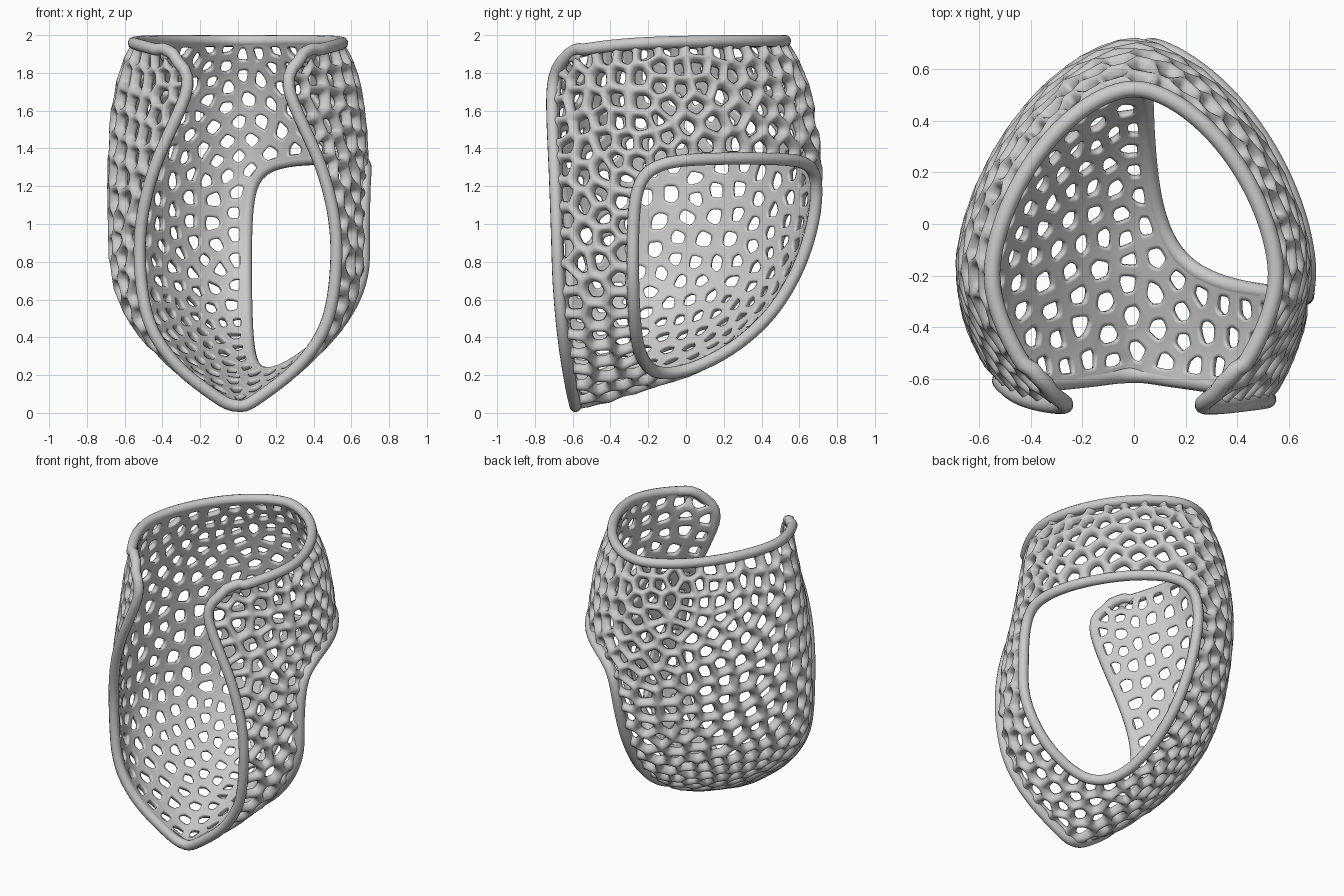
import bpy, bmesh, math, random
from mathutils import Vector, kdtree

if "Cube" in bpy.data.objects:
    bpy.data.objects.remove(bpy.data.objects["Cube"])

random.seed(4)
# Shell sections: z, back y, half width, y of widest point, front edge x, front edge y
ROWS = [
    (0.035, -.53, .03, -.57, .025, -.58), (0.12, -.29, .165, -.56, .15, -.60),
    (0.25, .08, .33, -.50, .31, -.625), (0.45, .37, .525, -.42, .45, -.65),
    (0.70, .555, .64, -.30, .505, -.67), (1.0, .665, .66, -.22, .505, -.68),
    (1.3, .695, .665, -.18, .435, -.69), (1.55, .665, .65, -.18, .33, -.70),
    (1.75, .62, .62, -.20, .255, -.70), (1.87, .565, .58, -.20, .265, -.68),
    (1.965, .52, .545, -.20, .37, -.62)]


def section(z):
    """Smoothly interpolate the section table at height z."""
    i = 0
    while i < len(ROWS) - 2 and z > ROWS[i + 1][0]:
        i += 1
    a, b = ROWS[i], ROWS[i + 1]
    p, n = ROWS[max(i - 1, 0)], ROWS[min(i + 2, len(ROWS) - 1)]
    h = b[0] - a[0]
    t = (z - a[0]) / h
    out = []
    for k in range(1, 6):
        m0 = (b[k] - p[k]) / (b[0] - p[0]) * h
        m1 = (n[k] - a[k]) / (n[0] - a[0]) * h
        out.append((2*t**3 - 3*t*t + 1) * a[k] + (t**3 - 2*t*t + t) * m0
                   + (3*t*t - 2*t**3) * b[k] + (t**3 - t*t) * m1)
    return out


def level(v):
    """Half horseshoe curve at v with running lengths."""
    z = ROWS[0][0] + (ROWS[-1][0] - ROWS[0][0]) * v ** 1.4
    yb, w, yw, xe, ye = section(z)
    pts = []
    for k in range(31):
        a = math.pi / 2 * k / 30
        pts.append((w * math.sin(a) ** 1.2,
                    yw + (yb - yw) * max(math.cos(a), 0) ** 1.2))
    for k in range(1, 16):
        t = k / 15
        pts.append((w - (w - xe) * t ** 1.7, yw + (ye - yw) * t))
    run = [0]
    for p, q in zip(pts, pts[1:]):
        run.append(run[-1] + math.dist(p, q))
    return z, pts, run


def on_level(lv, u, v):
    z, pts, run = lv
    d = abs(u) * run[-1]
    i = 0
    while i < len(run) - 2 and run[i + 1] < d:
        i += 1
    t = (d - run[i]) / max(run[i + 1] - run[i], 1e-9)
    x = pts[i][0] + (pts[i + 1][0] - pts[i][0]) * t
    y = pts[i][1] + (pts[i + 1][1] - pts[i][1]) * t
    if u < 0:  # the left front edge sits further back at mid height
        y += .075 * u ** 4 * math.exp(-((z - .85) / .42) ** 2)
    return Vector((math.copysign(x, u), y, z - .05 * u ** 4 * v ** 8))


def surf(u, v):
    u, v = max(-1, min(1, u)), max(0, min(1, v))
    return on_level(level(v), u, v)


def smin(a, b, k):
    return -math.log(math.exp(-k * a) + math.exp(-k * b)) / k


def window(p):
    """Positive inside the rounded side window."""
    return smin(smin(p.x - .035, p.y + .295, 4.6), 1.35 - p.z, 9)


# Dense sample grid of the shell
NU, NV = 170, 130
P = []
for j in range(NV + 1):
    lv = level(j / NV)
    P += [on_level(lv, 2 * i / NU - 1, j / NV) for i in range(NU + 1)]
W = NU + 1
MID = Vector((0, -.3, 1))
N, AREA = [], []
for j in range(NV + 1):
    for i in range(W):
        du = P[j*W + min(i + 1, NU)] - P[j*W + max(i - 1, 0)]
        dv = P[min(j + 1, NV)*W + i] - P[max(j - 1, 0)*W + i]
        n = du.cross(dv)
        AREA.append(n.length / 4)
        n.normalize()
        N.append(n if n.dot(P[j*W + i] - MID) > 0 else -n)
keep = [window(p) < 0 for p in P]
ids = [i for i in range(len(P)) if keep[i]]


def make_tree(points):
    t = kdtree.KDTree(len(points))
    for i, p in enumerate(points):
        t.insert(p, i)
    t.balance()
    return t


# Even cell centres by relaxation
count = int(sum(AREA[i] for i in ids) / 0.0145)
sites = [P[i].copy() for i in random.choices(ids, [AREA[i] for i in ids], k=count)]
for step in range(46):
    tree = make_tree(sites)
    acc = [[Vector(), 0] for s in sites]
    label = {}
    for i in ids:
        k = tree.find(P[i])[1]
        label[i] = k
        acc[k][0] += P[i] * AREA[i]
        acc[k][1] += AREA[i]
    if step < 45:
        sites = [a / w if w else s for (a, w), s in zip(acc, sites)]

# Cell corners: where three cells meet, or two cells meet a border
tris, edges = [], {}
for j in range(NV):
    for i in range(NU):
        a = j * W + i
        for t in ((a, a + 1, a + W + 1), (a, a + W + 1, a + W)):
            if all(keep[q] for q in t):
                tris.append(t)
                for e in zip(t, t[1:] + t[:1]):
                    e = tuple(sorted(e))
                    edges[e] = edges.get(e, 0) + 1
corners = []  # position, normal, cells, ridge height


def add_corner(group, height):
    labels = {label[q] for q in group}
    p = sum((P[q] for q in group), Vector()) / len(group)
    for c in corners:
        if (c[0] - p).length < .032:
            c[2].update(labels)
            return
    corners.append((p, N[group[0]], labels, height))


for e, c in edges.items():
    if c == 1 and label[e[0]] != label[e[1]]:
        add_corner(e, .02)
for t in tris:
    if len({label[q] for q in t}) == 3:
        add_corner(t, .037)

# Perforated shell: a flat-backed, ridged frame around each hole
cells = [[] for s in sites]
for i, c in enumerate(corners):
    for k in c[2]:
        cells[k].append(i)
middle = {}


def with_middles(ring):
    """Add a shared midpoint to each cell side so holes stay angular."""
    out = []
    for a, b in zip(ring, ring[1:] + ring[:1]):
        key = (min(a, b), max(a, b))
        if key not in middle:
            middle[key] = len(corners)
            ca, cb = corners[a], corners[b]
            corners.append(((ca[0] + cb[0]) / 2, (ca[1] + cb[1]).normalized(),
                            set(), (ca[3] + cb[3]) / 2))
        out += [a, middle[key]]
    return out


bm = bmesh.new()
crease = bm.edges.layers.float.new("crease_edge")
ridge, back = {}, {}
for ring in cells:
    if len(ring) < 3:
        continue
    c = sum((corners[i][0] for i in ring), Vector()) / len(ring)
    n = sum((corners[i][1] for i in ring), Vector()).normalized()
    ax = n.orthogonal().normalized()
    ay = n.cross(ax)
    ring.sort(key=lambda i: math.atan2((corners[i][0] - c).dot(ay), (corners[i][0] - c).dot(ax)))
    ring = with_middles(ring)
    A, B = [], []
    for i in ring:
        p, pn, _, h = corners[i]
        if i not in ridge:
            ridge[i] = bm.verts.new(p + pn * h)
            back[i] = bm.verts.new(p - pn * .02)
        A.append(bm.verts.new(c.lerp(p, .65) + pn * .017))
        B.append(bm.verts.new(c.lerp(p, .55) - pn * .02))
    m = len(ring)
    for k in range(m):
        l = (k + 1) % m
        r, s = ring[k], ring[l]
        bm.faces.new((ridge[r], ridge[s], A[l], A[k]))
        bm.faces.new((A[k], A[l], B[l], B[k]))
        bm.faces.new((B[k], B[l], back[s], back[r]))
        bm.edges.get((B[k], B[l]))[crease] = .6
for f in bm.faces:
    f.smooth = True
mesh = bpy.data.meshes.new("perforated_shell")
bm.to_mesh(mesh)
bm.free()
shell = bpy.data.objects.new("perforated_shell", mesh)
bpy.context.collection.objects.link(shell)
sub = shell.modifiers.new("round", 'SUBSURF')
sub.levels = sub.render_levels = 1


def rim(name, pts, radius):
    cu = bpy.data.curves.new(name, 'CURVE')
    cu.dimensions = '3D'
    cu.bevel_depth, cu.bevel_resolution = radius, 4
    sp = cu.splines.new('POLY')
    sp.points.add(len(pts) - 1)
    tree = make_tree(P)
    for q, p in zip(sp.points, pts):
        q.co = (*(p + N[tree.find(p)[1]] * .01), 1)
    sp.use_cyclic_u = sp.use_smooth = True
    bpy.context.collection.objects.link(bpy.data.objects.new(name, cu))


# Outer rim: up one front edge, round the top, down the other
path = [surf(1, k / 50) for k in range(50)]
path += [surf(1 - 2 * k / 90, 1) for k in range(90)]
path += [surf(-1, 1 - k / 50) for k in range(50)]
for _ in range(3):
    path = [(path[i - 1] + path[i] * 2 + path[(i + 1) % len(path)]) / 4 for i in range(len(path))]
rim("outer_rim", path, .032)

# Window rim: search outward from the window centre
loop = []
for a in (2 * math.pi * k / 140 for k in range(140)):
    lo, hi = 0, .7
    for _ in range(16):
        r = (lo + hi) / 2
        if window(surf(.4 + r * math.cos(a), .52 + r * math.sin(a))) > 0:
            lo = r
        else:
            hi = r
    loop.append(surf(.4 + lo * math.cos(a), .52 + lo * math.sin(a)))
rim("window_rim", loop, .033)
